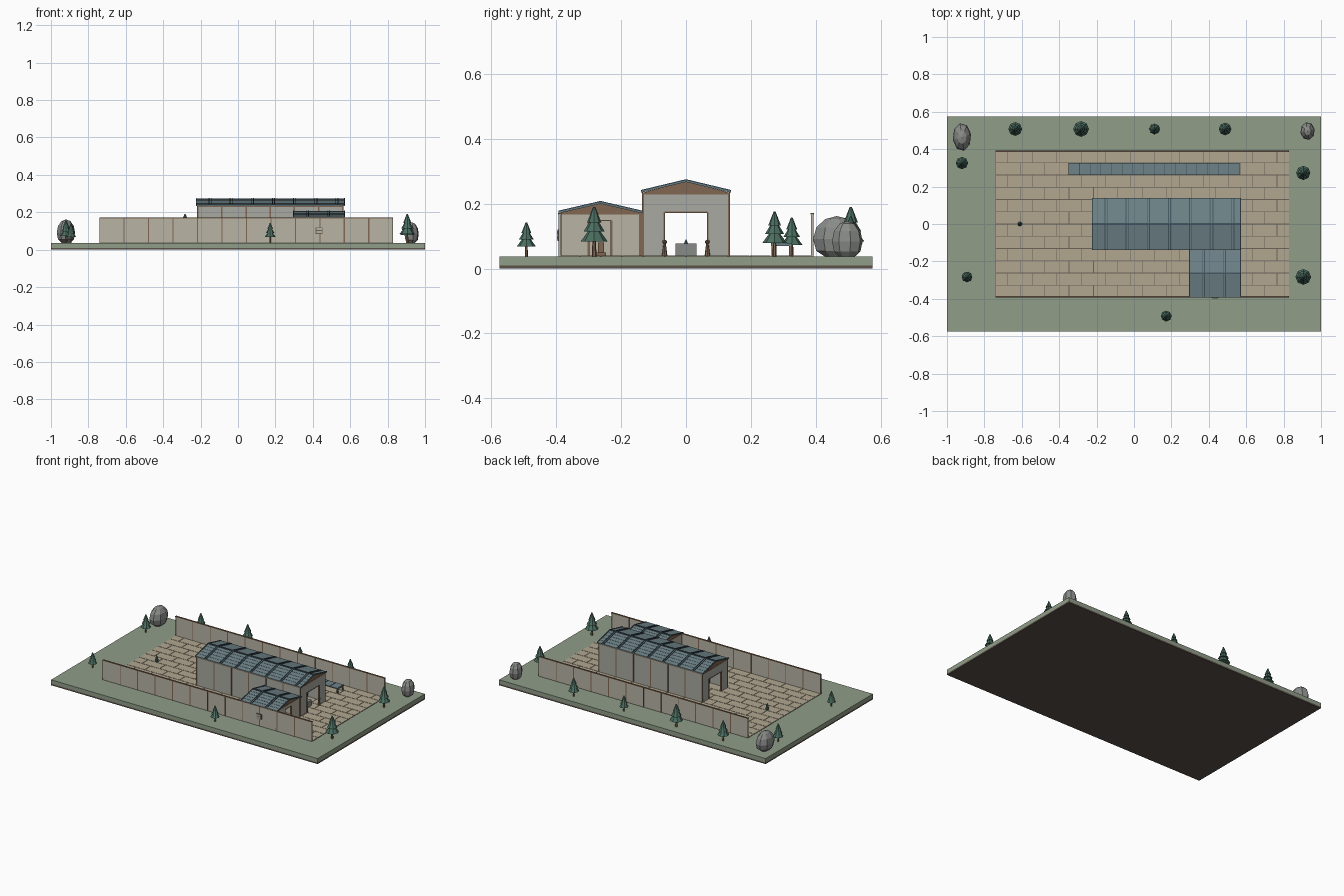
import bpy, bmesh, math
from mathutils import Matrix, Vector

if "Cube" in bpy.data.objects:
    bpy.data.objects.remove(bpy.data.objects["Cube"])

def mat(name, r, g, b):
    m = bpy.data.materials.new(name)
    m.diffuse_color = (r ** 2.2, g ** 2.2, b ** 2.2, 1)
    m.use_nodes = True
    m.node_tree.nodes["Principled BSDF"].inputs["Base Color"].default_value = m.diffuse_color
    return m

GRASS = mat("grass", .56, .61, .53)
EARTH = mat("earth", .36, .32, .29)
STONE = mat("paving", .69, .65, .56)
JOINT = mat("joint", .42, .39, .34)
WALL = mat("plaster", .72, .70, .64)
GREY = mat("hall_plaster", .66, .66, .63)
WOOD = mat("wood", .50, .40, .32)
TILE = mat("roof_tile", .43, .51, .53)
RIB = mat("roof_rib", .27, .34, .38)
LEAF = mat("foliage", .30, .43, .38)
ROCK = mat("rock", .53, .54, .53)
G = .037   # ground level

def finish(name, bm, m):
    bmesh.ops.recalc_face_normals(bm, faces=bm.faces)
    me = bpy.data.meshes.new(name)
    bm.to_mesh(me)
    bm.free()
    me.materials.append(m)
    ob = bpy.data.objects.new(name, me)
    bpy.context.collection.objects.link(ob)
    return ob

def boxes(name, m, specs):
    """Each spec is x0, x1, y0, y1, z0, z1."""
    bm = bmesh.new()
    for x0, x1, y0, y1, z0, z1 in specs:
        mx = Matrix.Translation(((x0 + x1) / 2, (y0 + y1) / 2, (z0 + z1) / 2))
        bmesh.ops.create_cube(bm, size=1, matrix=mx @ Matrix.Diagonal((x1 - x0, y1 - y0, z1 - z0, 1)))
    return finish(name, bm, m)

def prisms(name, m, profile, spans):
    """Extrude a (y, z) profile along each x span."""
    bm = bmesh.new()
    for x0, x1 in spans:
        f = bm.faces.new([bm.verts.new((x0, y, z)) for y, z in profile])
        r = bmesh.ops.extrude_face_region(bm, geom=[f])
        vs = [v for v in r["geom"] if isinstance(v, bmesh.types.BMVert)]
        bmesh.ops.translate(bm, verts=vs, vec=(x1 - x0, 0, 0))
    return finish(name, bm, m)

def cones(name, m, specs, seg=8):
    """Each spec is x, y, z0, z1, r0, r1."""
    bm = bmesh.new()
    for x, y, z0, z1, r0, r1 in specs:
        bmesh.ops.create_cone(bm, cap_ends=True, segments=seg, radius1=r0, radius2=r1, depth=z1 - z0,
                              matrix=Matrix.Translation((x, y, (z0 + z1) / 2)))
    return finish(name, bm, m)

def roof(name, x0, x1, yc, half, ze, zr, pitch):
    # stepped tile courses, ribs running down both slopes, ridge cap
    n, step = 5, .0012
    right = []
    for i in range(n):
        for t, up in ((i / n, 0), ((i + 1) / n, step)):
            right.append((half * t, zr + (ze - zr) * t + up))
    top = [(yc - y, z) for y, z in reversed(right)] + [(yc + y, z) for y, z in right[1:]]
    under = [(yc + half, ze - .004), (yc, zr - .004), (yc - half, ze - .004)]
    prisms(name + "_tiles", TILE, top + under, [(x0, x1)])
    h = .0045
    rib = [(yc - half, ze), (yc - half, ze + h), (yc, zr + h), (yc + half, ze + h), (yc + half, ze), (yc, zr)]
    spans, x = [(x0, x0 + .004), (x1 - .004, x1)], x0 + pitch * .6
    while x < x1 - .02:
        spans += [(x, x + .004), (x + .012, x + .016)]
        x += pitch
    prisms(name + "_ribs", RIB, rib, spans)
    boxes(name + "_ridge", RIB, [(x0, x1, yc - .005, yc + .005, zr - .002, zr + .004)])

def end_wall(x, y0, y1, z1, d0, d1, dz):
    """Boxes of an end wall with a doorway."""
    a, b = x - .004, x + .004
    return [(a, b, y0, d0, G, z1), (a, b, d1, y1, G, z1), (a, b, d0, d1, dz, z1)]

# ground
boxes("earth_base", EARTH, [(-1, 1, -.575, .575, 0, .01)])
boxes("lawn", GRASS, [(-1, 1, -.575, .575, .01, G)])

# courtyard paving in running bond
X0, X1, Y = -.74, .83, .393
boxes("paving_bed", JOINT, [(X0, X1, -Y, Y, G - .005, G + .001)])
p, q = (X1 - X0) / 12, 2 * Y / 12
slabs = []
for j in range(12):
    ya = -Y + j * q
    for i in range(13):
        xa = X0 + (i - .5 * (j % 2)) * p
        a, b = max(xa, X0), min(xa + p, X1)
        if b - a > .01:
            slabs.append((a + .0015, b - .0015, ya + .0015, ya + q - .0015, G, G + .003))
boxes("paving_slabs", STONE, slabs)

# front and back yard walls with posts and coping
for side, s in (("front", -1), ("back", 1)):
    y = .389 * s
    boxes(side + "_yard_wall", WALL, [(X0, X1, y - .003, y + .003, G, .168)])
    boxes(side + "_wall_posts", WOOD, [(X0 + i * p - .003 * (i > 0), X0 + i * p + .003 * (i < 12),
                                        y - .004, y + .004, G, .168) for i in range(13)])
    boxes(side + "_wall_coping", WOOD, [(X0, X1, y - .005, y + .005, .167, .172)])

# main hall, open at both ends
HX0, HX1, HY, HZ = -.215, .56, .13, .235
boxes("hall_side_walls", GREY, [(HX0, HX1, s * HY - .003, s * HY + .003, G, HZ) for s in (-1, 1)])
boxes("hall_end_walls", GREY, end_wall(HX0, -HY, HY, HZ, -.065, .065, .172)
      + end_wall(HX1, -HY, HY, HZ, -.065, .065, .172))
hp = (HX1 - HX0) / 6
frame = [(HX0 + i * hp - .004, HX0 + i * hp + .004, s * HY - .005, s * HY + .005, G, HZ)
         for i in range(7) for s in (-1, 1)]
frame += [(HX0, HX1, s * HY - .005, s * HY + .005, HZ - .007, HZ) for s in (-1, 1)]
for x in (HX0, HX1):
    frame += [(x - .005, x + .005, s * .067 - .003, s * .067 + .003, G, .175) for s in (-1, 1)]
    frame += [(x - .005, x + .005, -.067, .067, .171, .176), (x - .005, x + .005, -HY, HY, HZ - .007, HZ)]
boxes("hall_frame", WOOD, frame)
prisms("hall_gables", WOOD, [(-HY, HZ), (HY, HZ), (0, .268)], [(x - .004, x + .004) for x in (HX0, HX1)])
roof("hall_roof", -.225, .572, 0, .138, .238, .271, .113)

# hall furnishings
boxes("offering_table", ROCK, [(.47, .53, -.033, .033, G, .078)])
cones("door_finials", WOOD, [(.563, s * .066, G, .077, .009, .004) for s in (-1, 1)])
bm = bmesh.new()
for s in (-1, 1):
    bmesh.ops.create_icosphere(bm, subdivisions=1, radius=.008, matrix=Matrix.Translation((.563, s * .066, .082)))
finish("finial_balls", bm, WOOD)

# gatehouse joined to the front wall
A, B, C, D = .305, .56, -.387, -.14
boxes("gatehouse_walls", WALL, [(A, B, C - .003, C + .003, G, .172), (A, B, D - .003, D + .003, G, .172),
                                (A - .004, A + .004, C, D, G, .172)] + end_wall(B, C, D, .172, -.3, -.23, .147))
boxes("gatehouse_frame", WOOD, [(x - .005, x + .005, y - .005, y + .005, G, .172) for x in (A, B) for y in (C, D)]
      + [(B - .005, B + .005, y - .003, y + .003, G, .149) for y in (-.3, -.23)]
      + [(B - .005, B + .005, -.3, -.23, .146, .15)]
      + [(x - .005, x + .005, C, D, .167, .173) for x in (A, B)])
prisms("gatehouse_gables", WOOD, [(C, .172), (D, .172), (-.2635, .203)], [(x - .004, x + .004) for x in (A, B)])
roof("gatehouse_roof", .295, .572, -.2635, .13, .174, .204, .113)
boxes("gatehouse_window", JOINT, [(.415, .453, -.396, -.388, .085, .12)])
boxes("window_panes", WALL, [(.419, .449, -.398, -.39, .089, .101), (.419, .449, -.398, -.39, .105, .116)])
boxes("gatehouse_pedestal", WOOD, [(.44, .47, -.277, -.247, G, .05), (.446, .464, -.271, -.253, .05, .08)])

# long low tiled bench along the back wall
boxes("bench_legs", WOOD, [(x - .005, x + .005, y - .004, y + .004, G, .071)
                           for x in [-.34 + i * .1122 for i in range(9)] for y in (.268, .322)])
boxes("bench_back", GREY, [(-.34, .558, .318, .323, G, .071)])
boxes("bench_top", TILE, [(-.35, .565, .262, .327, .07, .077)])
boxes("bench_ribs", RIB, [(-.35 + i * .057, -.347 + i * .057, .262, .327, .077, .079) for i in range(17)])

# small lantern in the yard
cones("yard_lantern", LEAF, [(-.61, 0, G, .06, .005, .005), (-.61, 0, .05, .075, .012, .006),
                             (-.61, 0, .075, .09, .007, .001)])

# trees: x, y, radius
trunks, tiers = [], []
for x, y, r in ((-.635, .508, .037), (-.283, .508, .042), (.11, .508, .029), (.487, .508, .034),
                (-.92, .326, .033), (.905, .273, .038), (.905, -.283, .042), (-.893, -.283, .028),
                (.172, -.492, .029)):
    h = 3.65 * r
    trunks.append((x, y, G, G + .4 * h, r * .17, r * .12))
    for b, t, k in ((.30, .65, 1), (.50, .82, .78), (.69, 1, .52)):
        tiers.append((x, y, G + b * h, G + t * h, r * k, r * .08))
cones("tree_trunks", WOOD, trunks, 6)
cones("tree_foliage", LEAF, tiers)

# boulders
for name, x, y, rx, ry, h in (("large_boulder", -.92, .465, .05, .075, .125), ("small_boulder", .928, .497, .039, .048, .11)):
    bm = bmesh.new()
    bmesh.ops.create_uvsphere(bm, u_segments=8, v_segments=6, radius=1)
    for v in bm.verts:
        v.co.z = max(v.co.z, -.75)
    bmesh.ops.transform(bm, verts=bm.verts, matrix=Matrix.Translation((x, y, G + .75 * h / 1.75))
                        @ Matrix.Diagonal((rx, ry, h / 1.75, 1)) @ Matrix.Rotation(math.radians(12), 4, 'Z'))
    finish(name, bm, ROCK)
